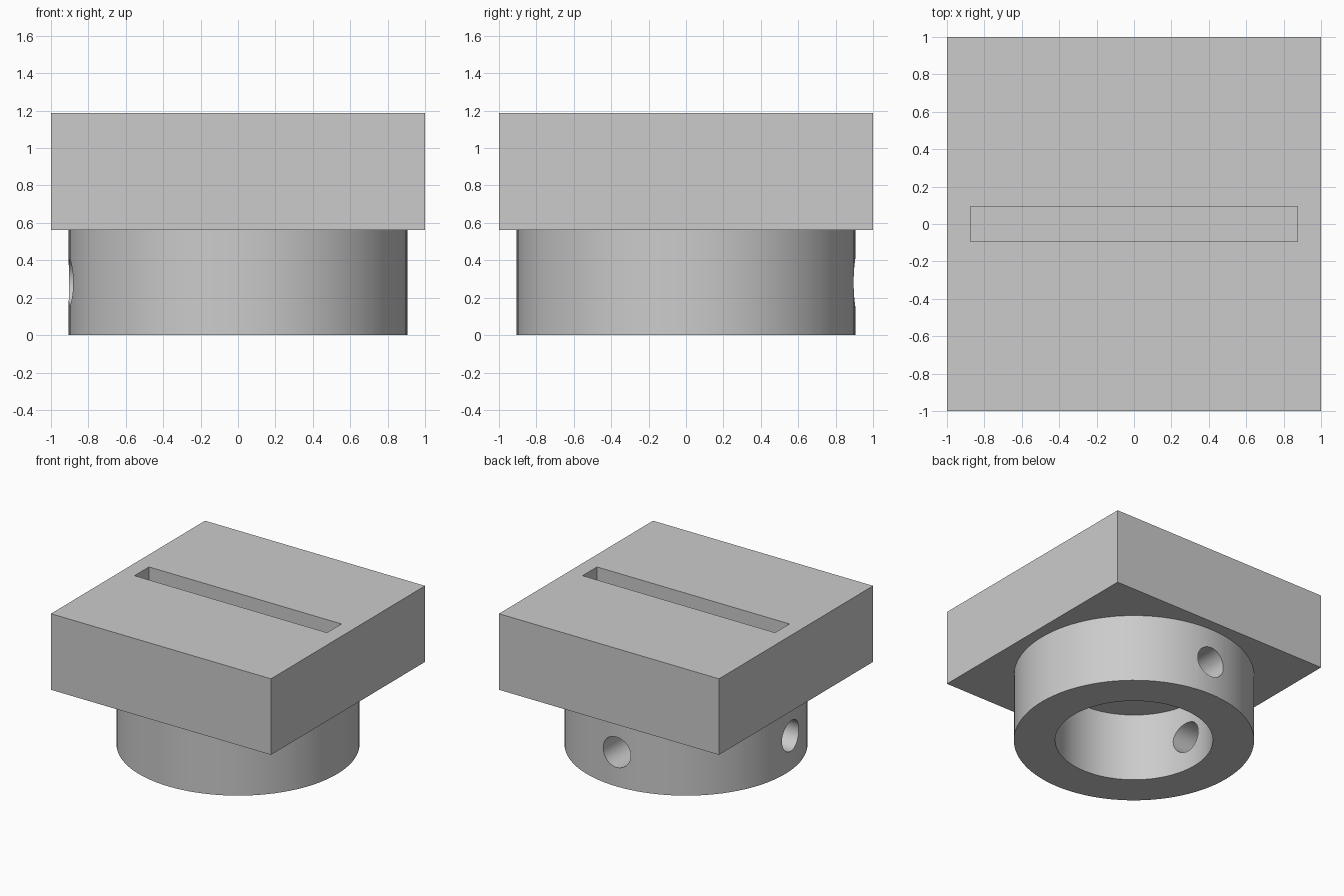
import bpy
from math import radians

if "Cube" in bpy.data.objects:
    bpy.data.objects.remove(bpy.data.objects["Cube"], do_unlink=True)

JOINT, TOP = 0.5625, 1.1875        # collar height, overall height
OUTER, BORE, HOLE = 0.905, 0.594, 0.125
SLOT_DEPTH = 0.5

grey = bpy.data.materials.new("plain_grey")
grey.use_nodes = True
colour = (0.6, 0.6, 0.6, 1)
grey.diffuse_color = colour
grey.node_tree.nodes["Principled BSDF"].inputs["Base Color"].default_value = colour


def box(name, size, centre):
    bpy.ops.mesh.primitive_cube_add(size=1, location=centre)
    ob = bpy.context.object
    ob.name = name
    ob.scale = size
    bpy.ops.object.transform_apply(location=True, rotation=True, scale=True)
    ob.data.materials.append(grey)
    return ob


def cylinder(name, radius, depth, centre, rotation=(0, 0, 0), sides=96):
    bpy.ops.mesh.primitive_cylinder_add(vertices=sides, radius=radius, depth=depth,
                                        location=centre, rotation=rotation)
    ob = bpy.context.object
    ob.name = name
    bpy.ops.object.transform_apply(location=True, rotation=True, scale=True)
    ob.data.materials.append(grey)
    return ob


def cut(target, cutter):
    mod = target.modifiers.new("cut", 'BOOLEAN')
    mod.operation = 'DIFFERENCE'
    mod.solver = 'EXACT'
    mod.object = cutter
    bpy.ops.object.select_all(action='DESELECT')
    bpy.context.view_layer.objects.active = target
    target.select_set(True)
    bpy.ops.object.modifier_apply(modifier=mod.name)
    bpy.data.objects.remove(cutter, do_unlink=True)


# Square block with a long blind slot in its top
block = box("slotted_block", (2, 2, TOP - JOINT), (0, 0, (TOP + JOINT) / 2))
cut(block, box("slot_cutter", (1.75, 0.1875, SLOT_DEPTH * 2), (0, 0, TOP)))

# Round collar under the block, open at the bottom
collar = cylinder("collar", OUTER, JOINT, (0, 0, JOINT / 2))
cut(collar, cylinder("bore_cutter", BORE, JOINT * 2, (0, 0, JOINT / 2)))

# Screw holes through the back wall and, slightly off centre, the right wall
cut(collar, cylinder("back_hole_cutter", HOLE, 0.7, (0, 0.75, JOINT / 2),
                     (radians(90), 0, 0), 48))
cut(collar, cylinder("side_hole_cutter", HOLE, 0.7, (-0.75, -0.08, JOINT / 2),
                     (0, radians(90), 0), 48))

# Smooth round walls, crisp rims
bpy.ops.object.select_all(action='DESELECT')
collar.select_set(True)
bpy.context.view_layer.objects.active = collar
bpy.ops.object.shade_smooth_by_angle(angle=radians(30))
